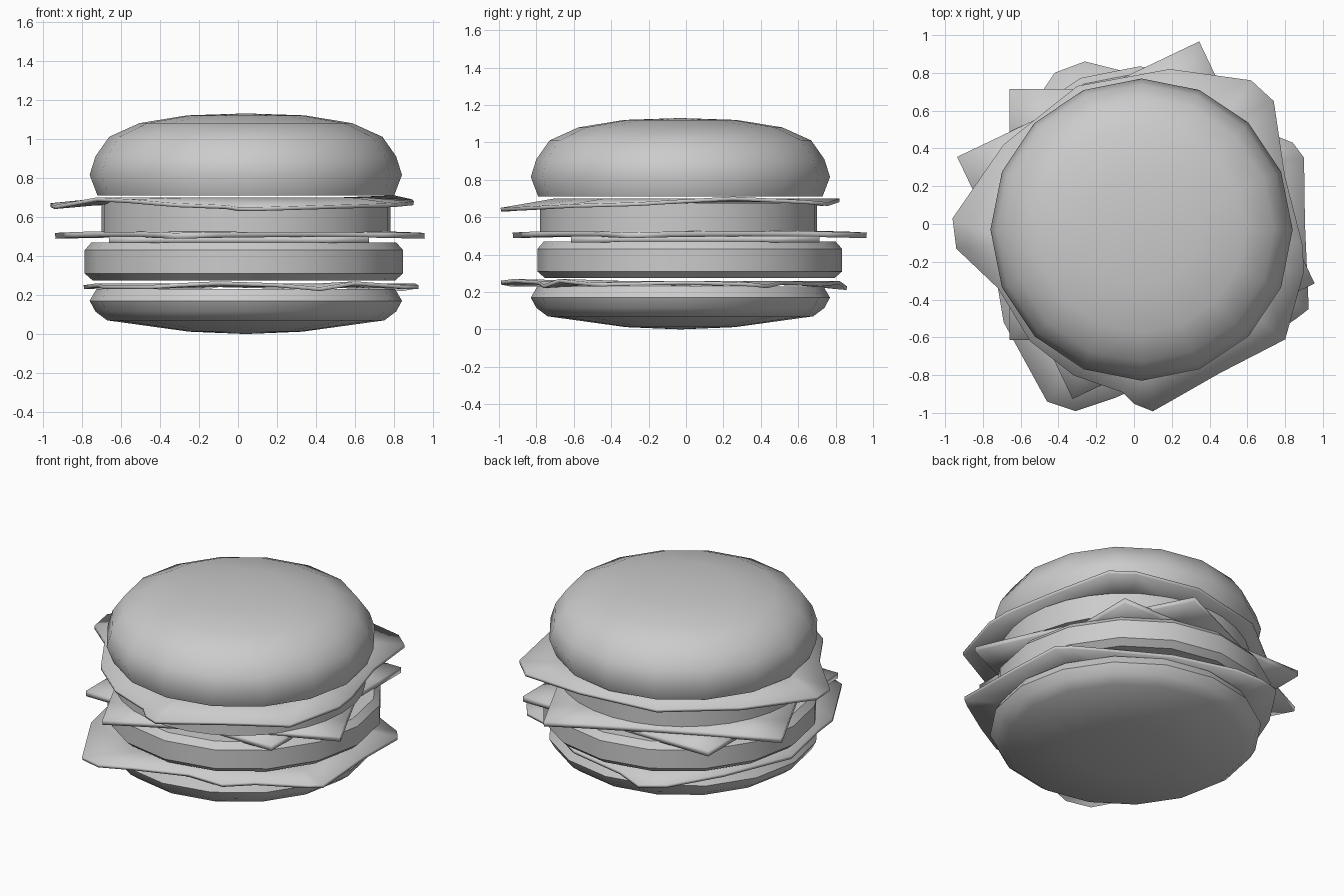
import bpy, bmesh, math
from mathutils import Matrix, Vector

cube = bpy.data.objects.get("Cube")
if cube:
    bpy.data.objects.remove(cube, do_unlink=True)

grey = bpy.data.materials.new("plain_grey")
grey.use_nodes = True
GREY = (0.6, 0.6, 0.6, 1)
grey.diffuse_color = GREY
grey.node_tree.nodes["Principled BSDF"].inputs["Base Color"].default_value = GREY


def finish(bm, name, angle=40):
    bmesh.ops.recalc_face_normals(bm, faces=bm.faces)
    me = bpy.data.meshes.new(name)
    bm.to_mesh(me)
    bm.free()
    me.materials.append(grey)
    ob = bpy.data.objects.new(name, me)
    bpy.context.collection.objects.link(ob)
    bpy.ops.object.select_all(action='DESELECT')
    bpy.context.view_layer.objects.active = ob
    ob.select_set(True)
    bpy.ops.object.shade_smooth_by_angle(angle=math.radians(angle))
    return ob


def lathe(name, profile, centre, sides=16):
    """Round part from a (radius, z) profile; radius 0 closes an end in a point."""
    bm = bmesh.new()
    rings = []
    for r, z in profile:
        count = sides if r else 1
        rings.append([bm.verts.new((centre[0] + r * math.cos(math.tau * i / sides),
                                    centre[1] + r * math.sin(math.tau * i / sides), z))
                      for i in range(count)])
    for a, b in zip(rings, rings[1:]):
        for i in range(sides):
            j = (i + 1) % sides
            quad = [a[i % len(a)], a[j % len(a)], b[j % len(b)], b[i % len(b)]]
            bm.faces.new(list(dict.fromkeys(quad)))
    return finish(bm, name)


def cheese(name, centre, size, turn, top, thick, droop):
    """Square slice whose corners sag a little."""
    bm = bmesh.new()
    bmesh.ops.create_grid(bm, x_segments=6, y_segments=6, size=size / 2)
    for v in bm.verts:
        v.co.z = top - droop * v.co.xy.length_squared
    move = Matrix.Translation((*centre, 0)) @ Matrix.Rotation(math.radians(turn), 4, 'Z')
    bmesh.ops.transform(bm, matrix=move, verts=bm.verts)
    ob = finish(bm, name)
    solid = ob.modifiers.new("thickness", 'SOLIDIFY')
    solid.thickness = thick
    solid.offset = -1


def lettuce(name, rim, flat_z):
    """Leaf with a flat middle and an uneven rim."""
    bm = bmesh.new()
    mid = Vector((0.04, -0.03, flat_z))
    outer = [bm.verts.new(p) for p in rim]
    inner = []
    for v in outer:
        p = mid.lerp(v.co, 0.7)
        p.z = flat_z
        inner.append(bm.verts.new(p))
    hub = bm.verts.new(mid)
    for i in range(len(rim)):
        j = (i + 1) % len(rim)
        bm.faces.new((outer[i], outer[j], inner[j], inner[i]))
        bm.faces.new((inner[i], inner[j], hub))
    ob = finish(bm, name)
    solid = ob.modifiers.new("thickness", 'SOLIDIFY')
    solid.thickness = 0.02
    solid.offset = 0


BUN = (0.04, -0.03)

# Buns
lathe("bottom_bun", [(0, 0), (0.29, 0.012), (0.71, 0.07), (0.77, 0.115), (0.80, 0.17),
                     (0.765, 0.23), (0, 0.23)], BUN)
lathe("top_bun", [(0, 0.71), (0.76, 0.71), (0.80, 0.815), (0.77, 0.91), (0.70, 1.01),
                  (0.545, 1.08), (0.30, 1.12), (0, 1.13)], BUN)

# Patty and tomato
lathe("patty", [(0, 0.275), (0.775, 0.275), (0.815, 0.31), (0.815, 0.43),
                (0.78, 0.47), (0, 0.47)], (0.03, 0.02))
lathe("tomato", [(0, 0.52), (0.74, 0.52), (0.74, 0.675), (0, 0.675)], (0.04, -0.04), 32)

# Cheese slices
cheese("lower_cheese", (0.005, 0.05), 1.33, 0, 0.5, 0.035, 0)
cheese("upper_cheese", (0.01, 0.02), 1.42, 25.5, 0.535, 0.03, 0.017)

# Lettuce leaves
lettuce("lower_lettuce", [
    (0.90, 0.35, 0.24), (0.84, 0.43, 0.23), (0.62, 0.52, 0.25), (0.30, 0.72, 0.24),
    (-0.10, 0.82, 0.25), (-0.26, 0.86, 0.22), (-0.42, 0.80, 0.24), (-0.62, 0.50, 0.25),
    (-0.79, 0.05, 0.24), (-0.72, -0.34, 0.25), (-0.69, -0.52, 0.24), (-0.46, -0.94, 0.24),
    (-0.31, -0.99, 0.25), (-0.10, -0.92, 0.26), (0.20, -0.79, 0.25), (0.42, -0.76, 0.23),
    (0.60, -0.68, 0.26), (0.86, -0.50, 0.24), (0.925, -0.45, 0.24), (0.905, 0.0, 0.25)], 0.25)
lettuce("upper_lettuce", [
    (0.74, 0.65, 0.68), (0.62, 0.76, 0.67), (0.19, 0.82, 0.69), (-0.30, 0.73, 0.67),
    (-0.69, 0.42, 0.67), (-0.96, 0.03, 0.66), (-0.94, -0.13, 0.65), (-0.72, -0.34, 0.69),
    (-0.55, -0.62, 0.68), (-0.32, -0.80, 0.66), (-0.06, -0.89, 0.65), (0.0, -0.95, 0.64),
    (0.10, -0.99, 0.64), (0.45, -0.79, 0.65), (0.80, -0.61, 0.66), (0.90, -0.25, 0.67),
    (0.89, -0.10, 0.68), (0.80, 0.25, 0.70)], 0.69)
